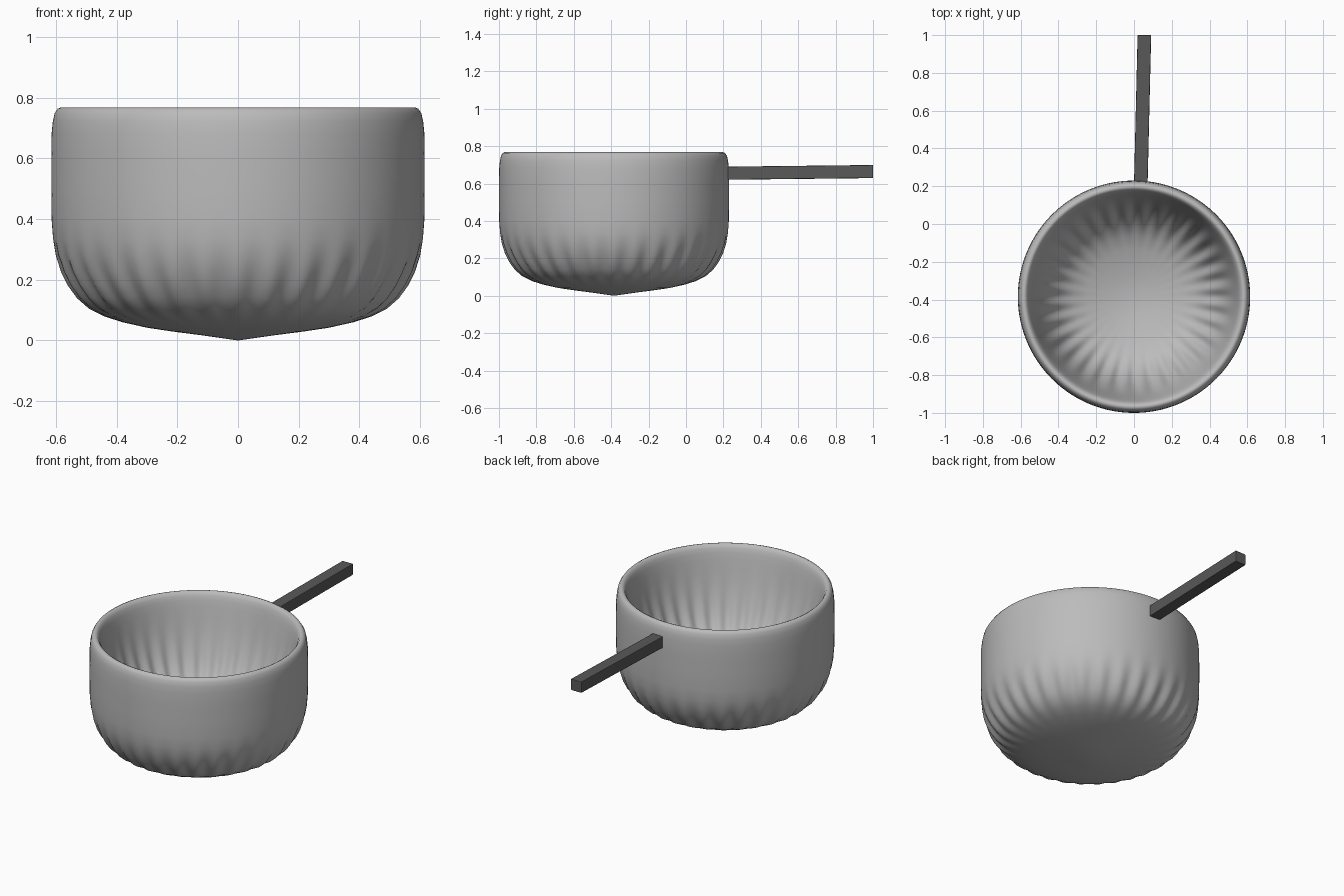
import bpy, bmesh, math
from mathutils import Vector

if "Cube" in bpy.data.objects:
    bpy.data.objects.remove(bpy.data.objects["Cube"])

CY, FLUTES, SEG = -0.385, 32, 256


def paint(obj, name, value):
    mat = bpy.data.materials.new(name)
    mat.diffuse_color = (value, value, value, 1)
    mat.use_nodes = True
    mat.node_tree.nodes["Principled BSDF"].inputs["Base Color"].default_value = mat.diffuse_color
    obj.data.materials.append(mat)


# (radius, height, flute depth): outside from the bottom tip, over the rim, down the inside
profile = [(0.12, 0.017, 0), (0.22, 0.030, 0), (0.30, 0.042, 0), (0.38, 0.060, 0),
           (0.44, 0.079, .002), (0.49, 0.104, .006), (0.53, 0.139, .012), (0.56, 0.180, .014),
           (0.583, 0.226, .011), (0.600, 0.280, .005), (0.609, 0.335, .001), (0.614, 0.40, 0),
           (0.615, 0.50, 0), (0.615, 0.60, 0), (0.614, 0.68, 0), (0.610, 0.72, 0),
           (0.604, 0.748, 0), (0.594, 0.763, 0), (0.582, 0.768, 0), (0.570, 0.762, 0),
           (0.560, 0.745, 0), (0.552, 0.72, 0), (0.543, 0.68, 0), (0.531, 0.62, .001),
           (0.519, 0.56, .003), (0.505, 0.50, .006), (0.488, 0.44, .010), (0.468, 0.385, .013),
           (0.443, 0.335, .014), (0.41, 0.29, .012), (0.37, 0.252, .007), (0.32, 0.222, .002),
           (0.25, 0.195, 0), (0.12, 0.165, 0)]

# fluted pan bowl
bm = bmesh.new()
rings = []
for i, (r, z, d) in enumerate(profile):
    a, b = profile[max(i - 1, 0)], profile[min(i + 1, len(profile) - 1)]
    n = Vector((b[1] - a[1], a[0] - b[0])).normalized()
    sign = -1 if i < 18 else 1
    ring = []
    for k in range(SEG):
        t = math.tau * k / SEG
        w = sign * d * (0.5 - 0.5 * math.cos(FLUTES * t))
        rr, zz = r + n.x * w, z + n.y * w
        ring.append(bm.verts.new((rr * math.cos(t), CY + rr * math.sin(t), zz)))
    rings.append(ring)
for lo, hi in zip(rings, rings[1:]):
    for k in range(SEG):
        j = (k + 1) % SEG
        bm.faces.new((lo[k], lo[j], hi[j], hi[k]))
for ring, z in ((rings[0], 0.0), (rings[-1], 0.15)):
    tip = bm.verts.new((0, CY, z))
    for k in range(SEG):
        bm.faces.new((ring[k], tip, ring[(k + 1) % SEG]))
bmesh.ops.recalc_face_normals(bm, faces=bm.faces)
for f in bm.faces:
    f.smooth = True
me = bpy.data.meshes.new("bowl")
bm.to_mesh(me)
bm.free()
bowl = bpy.data.objects.new("bowl", me)
bpy.context.collection.objects.link(bowl)
paint(bowl, "steel_grey", 0.5)

# square bar handle, slightly skewed
bpy.ops.mesh.primitive_cube_add(size=1)
handle = bpy.context.object
handle.name = "handle"
for v in handle.data.vertices:
    far = v.co.y > 0
    v.co = ((0.055 if far else 0.036) + v.co.x * 0.072, 1.0 if far else 0.21,
            (0.664 if far else 0.655) + v.co.z * 0.07)
bev = handle.modifiers.new("bevel", 'BEVEL')
bev.width = 0.004
bev.segments = 2
paint(handle, "dark_grey", 0.1)
